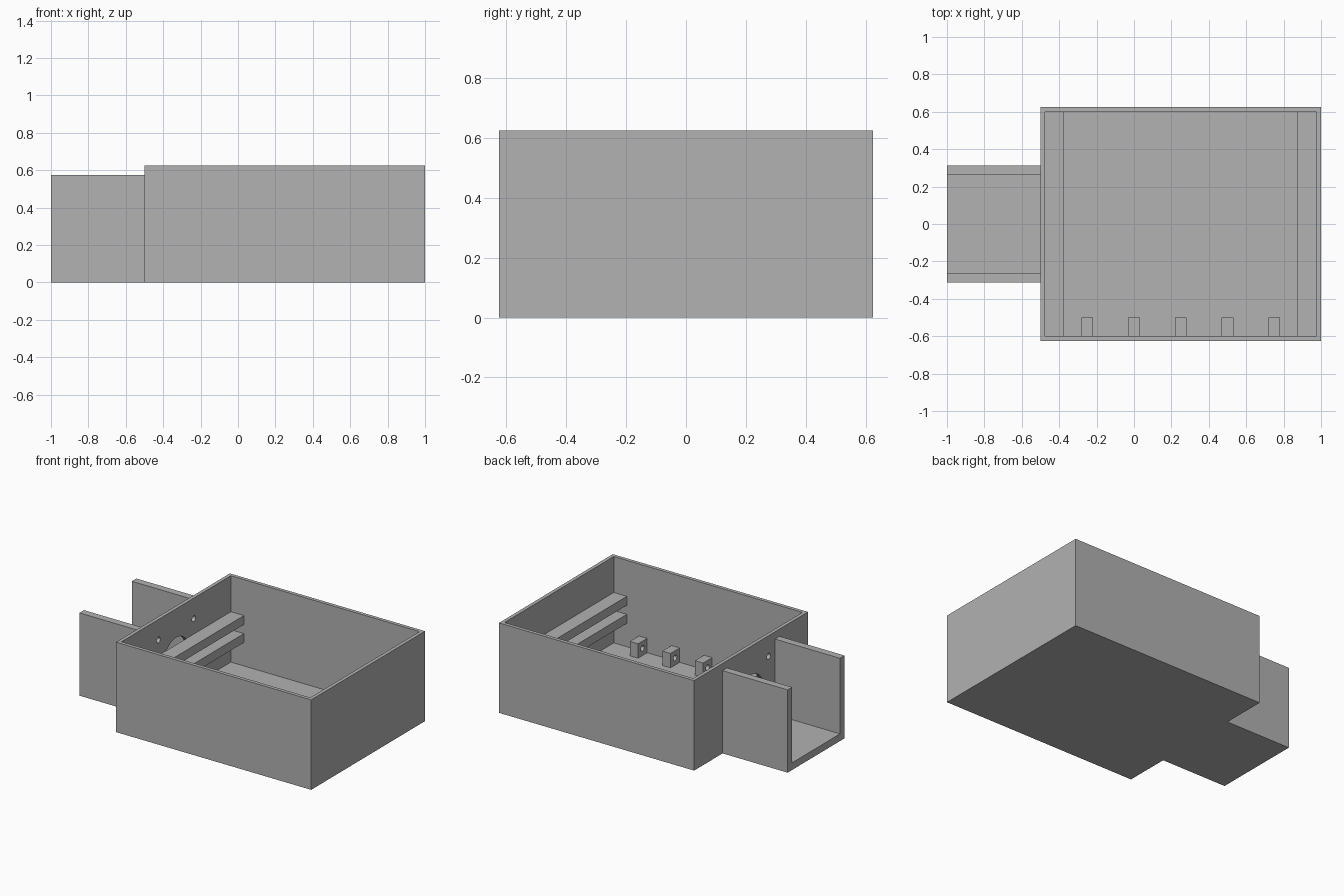
import bpy
from math import pi
from mathutils import Vector

cube = bpy.data.objects.get("Cube")
if cube:
    bpy.data.objects.remove(cube, do_unlink=True)

grey = bpy.data.materials.new("plain grey")
grey.use_nodes = True
grey.diffuse_color = (0.445, 0.445, 0.445, 1)
grey.node_tree.nodes["Principled BSDF"].inputs["Base Color"].default_value = grey.diffuse_color


def block(name, low, high):
    """Box between two opposite corners."""
    low, high = Vector(low), Vector(high)
    bpy.ops.mesh.primitive_cube_add(size=1, location=(low + high) / 2)
    obj = bpy.context.object
    obj.name = name
    obj.scale = high - low
    bpy.ops.object.transform_apply(location=False, rotation=False, scale=True)
    obj.data.materials.append(grey)
    return obj


def cut(target, cutter):
    """Subtract a hidden cutter from the target."""
    cutter.hide_render = True
    cutter.hide_set(True)
    cutter.display_type = 'WIRE'
    mod = target.modifiers.new("cut", 'BOOLEAN')
    mod.operation = 'DIFFERENCE'
    mod.solver = 'EXACT'
    mod.object = cutter
    bpy.context.view_layer.objects.active = target
    bpy.ops.object.modifier_apply(modifier=mod.name)
    bpy.data.objects.remove(cutter, do_unlink=True)


def drill(target, x, y, z, radius, sides=24):
    """Drill a hole along x."""
    bpy.ops.mesh.primitive_cylinder_add(vertices=sides, radius=radius, depth=0.15,
                                        location=(x, y, z), rotation=(0, pi / 2, 0))
    cutter = bpy.context.object
    cutter.data.materials.append(grey)
    cut(target, cutter)


WALL, DEPTH, HEIGHT = 0.025, 0.625, 0.625
LEFT, RIGHT = -0.5, 1.0
IN_Y = DEPTH - WALL

# Open box
box = block("open_box", (LEFT, -DEPTH, 0), (RIGHT, DEPTH, HEIGHT))
cut(box, block("box_cavity", (LEFT + WALL, -IN_Y, WALL), (RIGHT - WALL, IN_Y, 1)))

# Shaft hole and four screw holes in the end wall
CENTRE, PITCH = 0.2875, 0.194
drill(box, LEFT, 0, CENTRE, 0.1375, 48)
for sy in (-1, 1):
    for sz in (-1, 1):
        drill(box, LEFT, sy * PITCH, CENTRE + sz * PITCH, 0.02)

# U-shaped motor cradle outside the end wall
cradle = block("motor_cradle", (-1, -0.3125, 0), (LEFT, 0.3125, 0.575))
cut(cradle, block("cradle_cavity", (-1.1, -0.2625, 0.05), (LEFT + 0.1, 0.2625, 1)))

# Pairs of shelf rails along both end walls
for side, x in (("right", LEFT + WALL), ("left", RIGHT - WALL - 0.1)):
    for level, z in (("lower", 0.1875), ("upper", 0.3125)):
        block(f"{level}_{side}_rail", (x, -IN_Y, z), (x + 0.1, IN_Y, z + 0.0625))

# Row of drilled lugs along the front wall
for i in range(5):
    x = -0.25 + 0.25 * i
    lug = block(f"lug_{i + 1}", (x - 0.03125, -IN_Y, WALL), (x + 0.03125, -0.5, 0.125))
    drill(lug, x, -0.55, 0.075, 0.019)
